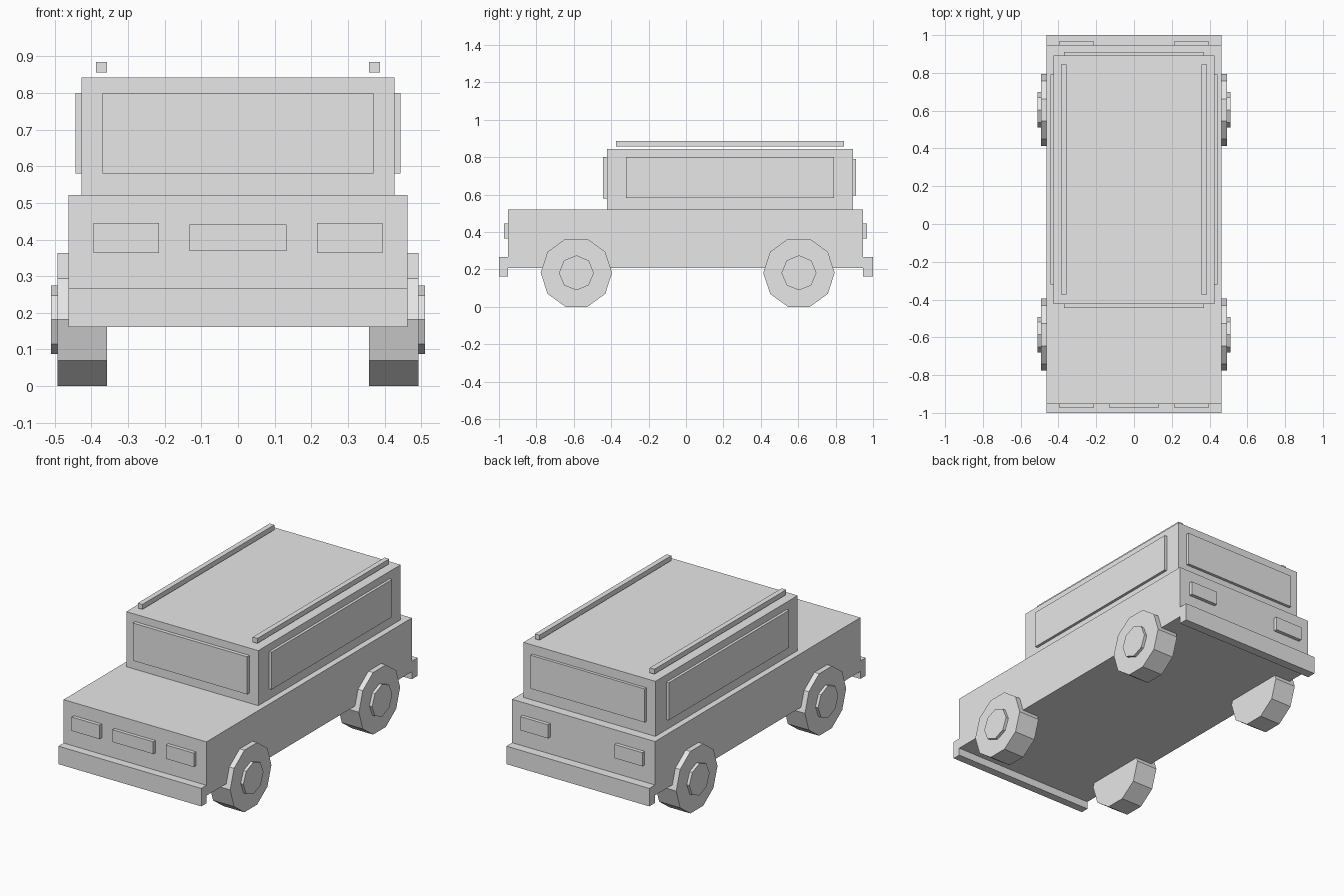
import bpy, math

if "Cube" in bpy.data.objects:
    bpy.data.objects.remove(bpy.data.objects["Cube"])

grey = bpy.data.materials.new("light grey")
grey.diffuse_color = (0.8, 0.8, 0.8, 1)
grey.use_nodes = True
grey.node_tree.nodes["Principled BSDF"].inputs["Base Color"].default_value = grey.diffuse_color


def box(name, x, y, z):
    """Box from (min, max) ranges on each axis."""
    bpy.ops.mesh.primitive_cube_add(size=1, location=[sum(r) / 2 for r in (x, y, z)])
    ob = bpy.context.object
    ob.name = name
    ob.scale = [r[1] - r[0] for r in (x, y, z)]
    bpy.ops.object.transform_apply(location=False, rotation=False, scale=True)
    ob.data.materials.append(grey)


def disc(name, sides, radius, x, y, z):
    """Flat-sided cylinder lying along x, with a corner pointing along y."""
    bpy.ops.mesh.primitive_cylinder_add(
        vertices=sides, radius=radius, depth=x[1] - x[0],
        location=(sum(x) / 2, y, z), rotation=(math.pi / 2, 0, math.pi / 2))
    ob = bpy.context.object
    ob.name = name
    # the first corner sits on local +y (up); turn it onto the horizontal axis
    ob.rotation_euler.rotate_axis('Z', math.pi / 2)
    ob.data.materials.append(grey)


def side_range(s, a, b):
    return tuple(sorted((s * a, s * b)))


# Body, cabin and bumpers
W = 0.4624
box("body", (-W, W), (-0.952, 0.947), (0.206, 0.521))
box("cabin", (-0.427, 0.427), (-0.4225, 0.893), (0.521, 0.843))
box("front_bumper", (-W, W), (-1.0, -0.952), (0.162, 0.267))
box("rear_bumper", (-W, W), (0.947, 1.0), (0.162, 0.267))

# Front and rear glass, grille
box("windshield", (-0.37, 0.37), (-0.444, -0.41), (0.58, 0.80))
box("rear_window", (-0.37, 0.37), (0.88, 0.91), (0.594, 0.79))
box("grille", (-0.132, 0.132), (-0.972, -0.94), (0.369, 0.441))

# Parts repeated on both sides
for s, side in ((-1, "left"), (1, "right")):
    box(side + "_window", side_range(s, 0.41, 0.443), (-0.321, 0.792), (0.581, 0.80))
    box(side + "_roof_rail", side_range(s, 0.357, 0.387), (-0.374, 0.845), (0.856, 0.885))
    lamp = side_range(s, 0.215, 0.395)
    box(side + "_headlight", lamp, (-0.973, -0.94), (0.364, 0.445))
    box(side + "_taillight", lamp, (0.93, 0.968), (0.366, 0.446))
    for y, end in ((-0.586, "front"), (0.604, "rear")):
        disc(f"{end}_{side}_wheel", 10, 0.1908, side_range(s, 0.357, 0.493), y, 0.1815)
        disc(f"{end}_{side}_hub", 8, 0.0935, side_range(s, 0.47, 0.51), y, 0.1815)
